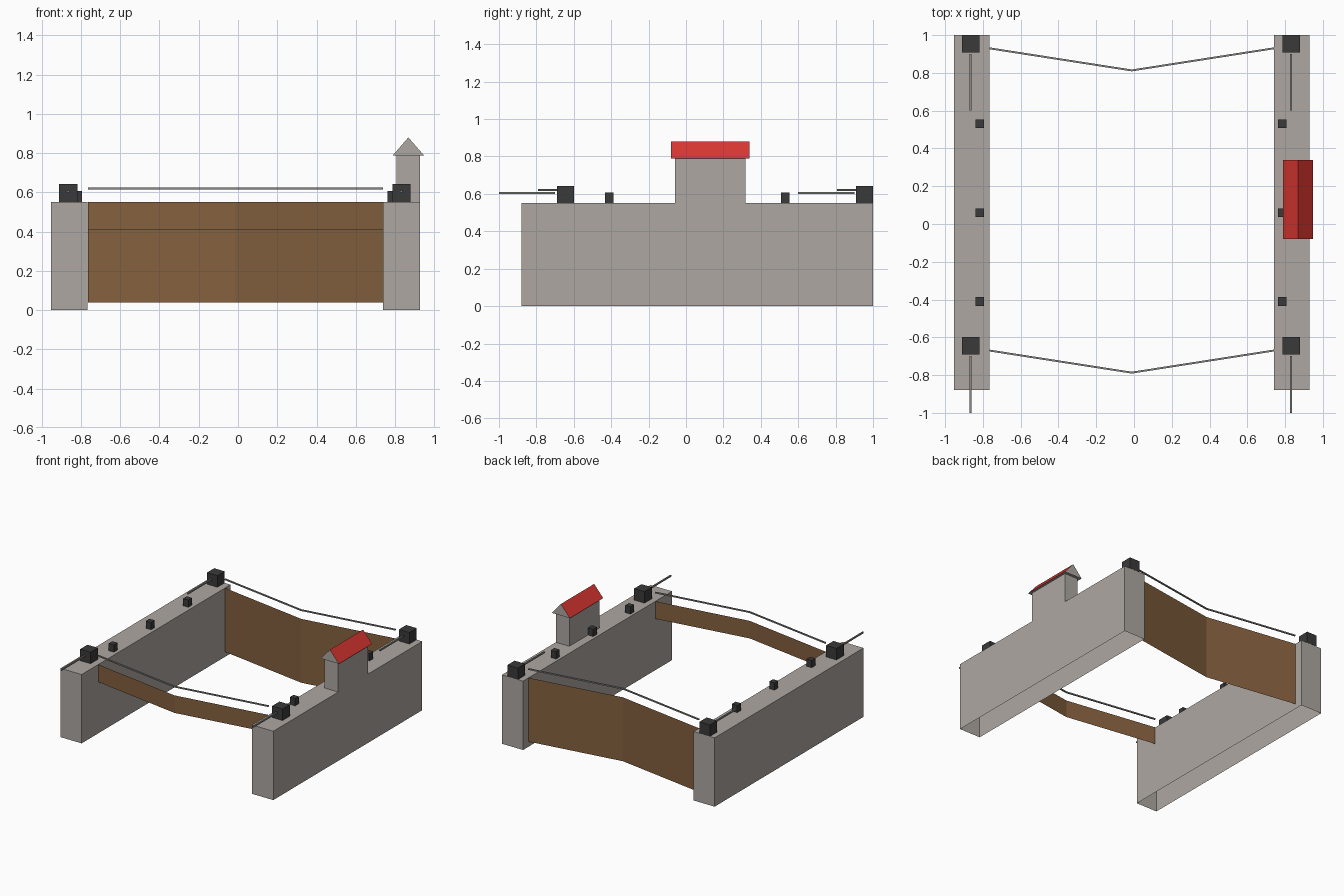
import bpy
import bmesh

cube = bpy.data.objects.get("Cube")
if cube:
    bpy.data.objects.remove(cube)


def material(name, rgb):
    m = bpy.data.materials.new(name)
    m.use_nodes = True
    color = (*rgb, 1)
    m.diffuse_color = color
    m.node_tree.nodes["Principled BSDF"].inputs["Base Color"].default_value = color
    return m


STONE = material("stone", (0.42, 0.39, 0.36))
WOOD = material("wood", (0.23, 0.118, 0.05))
IRON = material("dark_iron", (0.042, 0.042, 0.042))
STEEL = material("steel", (0.25, 0.25, 0.24))
RED = material("red_tiles", (0.69, 0.038, 0.03))


def finish(name, bm, *mats):
    mesh = bpy.data.meshes.new(name)
    bm.to_mesh(mesh)
    bm.free()
    for m in mats:
        mesh.materials.append(m)
    obj = bpy.data.objects.new(name, mesh)
    bpy.context.collection.objects.link(obj)
    return obj


def box(name, x, y, z, mat, open_bottom=False):
    """Box from (min, max) pairs on each axis."""
    bm = bmesh.new()
    bmesh.ops.create_cube(bm, size=1)
    for v in bm.verts:
        v.co = [pair[c > 0] for pair, c in zip((x, y, z), v.co)]
    if open_bottom:
        bm.normal_update()
        under = [f for f in bm.faces if f.normal.z < -0.5]
        bmesh.ops.delete(bm, geom=under, context='FACES')
    return finish(name, bm, mat)


def around(c, size):
    return (c - size / 2, c + size / 2)


WALL_TOP = 0.55
GATE_X = (-0.765, -0.012, 0.74)
FRONT, BACK = -0.645, 0.955


def gate_path(y):
    """Shallow chevron across the chamber, pointing to the front."""
    return list(zip(GATE_X, (y - 0.025, y - 0.142, y - 0.025)))


def gate(name, y, bottom):
    bm = bmesh.new()
    cols = [[bm.verts.new((px, py, z)) for z in (bottom, WALL_TOP)]
            for px, py in gate_path(y)]
    for a, b in zip(cols, cols[1:]):
        bm.faces.new((a[0], b[0], b[1], a[1]))
    finish(name, bm, WOOD)


def handrail(name, y, z=0.62, r=0.005):
    bm = bmesh.new()
    rings = [[bm.verts.new((px, py + dy, z + dz))
              for dy, dz in ((-r, -r), (r, -r), (r, r), (-r, r))]
             for px, py in gate_path(y)]
    for a, b in zip(rings, rings[1:]):
        for i in range(4):
            j = (i + 1) % 4
            bm.faces.new((a[i], a[j], b[j], b[i]))
    bm.faces.new(rings[0])
    bm.faces.new(rings[-1])
    bmesh.ops.recalc_face_normals(bm, faces=bm.faces)
    finish(name, bm, STEEL)


# Walls with their gate machinery and bollards
sides = (("right", (-0.953, -0.766), -0.865, -0.817),
         ("left", (0.74, 0.928), 0.832, 0.785))
for side, span, machine_x, bollard_x in sides:
    box(f"{side}_wall", span, (-0.88, 1), (0, WALL_TOP), STONE, True)
    for end, y in (("front", FRONT), ("back", BACK)):
        box(f"{side}_{end}_gate_motor", around(machine_x, 0.092), around(y, 0.092),
            (WALL_TOP, 0.642), IRON)
        box(f"{side}_{end}_gate_arm", around(machine_x, 0.011), (y - 0.355, y - 0.055),
            around(0.605, 0.011), STEEL)
    for i, y in enumerate((-0.41, 0.06, 0.53)):
        box(f"{side}_bollard_{i + 1}", around(bollard_x, 0.046), around(y, 0.046),
            (WALL_TOP, 0.608), IRON)

# Gates and handrails
gate("front_gate", FRONT, 0.41)
gate("back_gate", BACK, 0.04)
handrail("front_handrail", FRONT)
handrail("back_handrail", BACK)

# Keeper's house
box("house_walls", (0.808, 0.928), (-0.06, 0.318), (WALL_TOP, 0.79), STONE, True)

# Roof prism: red slopes, stone gables and underside
bm = bmesh.new()
ends = [[bm.verts.new((x, y, z)) for x, z in ((0.788, 0.788), (0.948, 0.788), (0.868, 0.88))]
        for y in (-0.08, 0.34)]
for e in ends:
    bm.faces.new(e)
for i in range(3):
    j = (i + 1) % 3
    bm.faces.new((ends[0][i], ends[0][j], ends[1][j], ends[1][i]))
bmesh.ops.recalc_face_normals(bm, faces=bm.faces)
bm.normal_update()
for f in bm.faces:
    f.material_index = int(f.normal.z > 0.1)
finish("house_roof", bm, STONE, RED)
